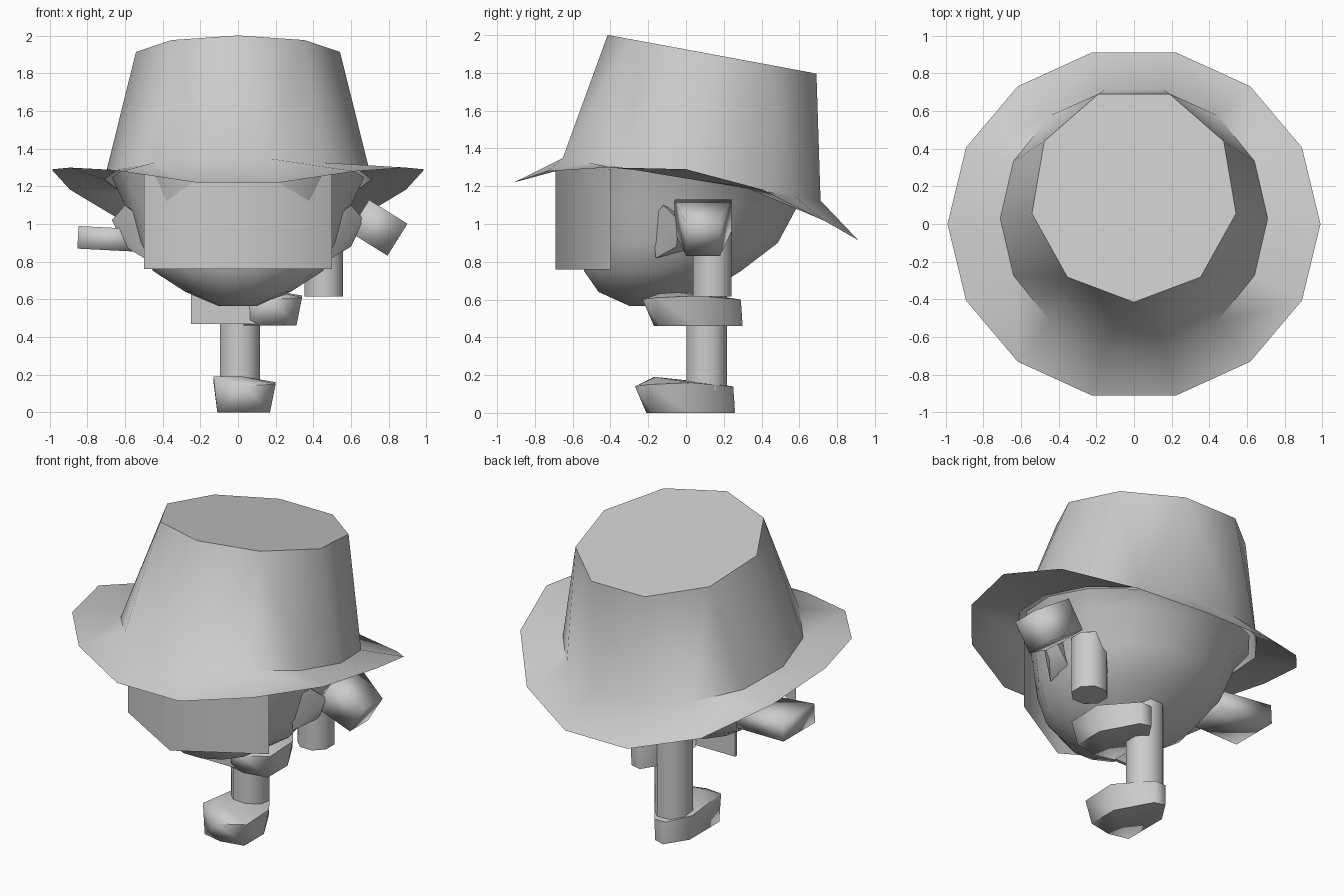
import bpy, bmesh
from math import sin, cos, pi, radians
from mathutils import Matrix, Vector

if "Cube" in bpy.data.objects:
    bpy.data.objects.remove(bpy.data.objects["Cube"])


def finish(name, bm, angle=50, recalc=True):
    if recalc:
        bmesh.ops.recalc_face_normals(bm, faces=bm.faces)
    me = bpy.data.meshes.new(name)
    bm.to_mesh(me)
    bm.free()
    ob = bpy.data.objects.new(name, me)
    bpy.context.collection.objects.link(ob)
    bpy.ops.object.select_all(action='DESELECT')
    ob.select_set(True)
    bpy.context.view_layer.objects.active = ob
    bpy.ops.object.shade_smooth_by_angle(angle=radians(angle))
    return ob


def hull(name, pts, angle=50):
    bm = bmesh.new()
    for p in pts:
        bm.verts.new(p)
    bmesh.ops.convex_hull(bm, input=bm.verts)
    bmesh.ops.dissolve_limit(bm, angle_limit=0.02, verts=bm.verts, edges=bm.edges)
    return finish(name, bm, angle)


def ring(n, rx, ry, cy, z, phase=0.0, cx=0.0):
    """Ellipse points; z is a function of y."""
    out = []
    for i in range(n):
        a = phase + 2 * pi * i / n
        y = cy + ry * sin(a)
        out.append(Vector((cx + rx * cos(a), y, z(y))))
    return out


def loft(name, rings, caps=(False, False), angle=50):
    bm = bmesh.new()
    vs = [[bm.verts.new(p) for p in r] for r in rings]
    n = len(vs[0])
    for a, b in zip(vs, vs[1:]):
        for i in range(n):
            bm.faces.new((a[i], a[(i + 1) % n], b[(i + 1) % n], b[i]))
    if caps[0]:
        bm.faces.new(vs[0][::-1])
    if caps[1]:
        bm.faces.new(vs[-1])
    return finish(name, bm, angle)


def interp(table):
    def f(y):
        y = max(table[0][0], min(table[-1][0], y))
        for (a, p), (b, q) in zip(table, table[1:]):
            if y <= b:
                return p + (q - p) * (y - a) / (b - a)
    return f


def tube(name, x, y, r, z0, z1, n=8):
    rings = [ring(n, r, r, y, lambda _, z=z: z, pi / n, x) for z in (z0, z1)]
    return loft(name, rings, (True, True))


def block(name, centre, size, rot=0.0, inner=1.0, outer=1.0, angle=95):
    """Box tilted about y, with its -x and +x ends narrowed."""
    m = Matrix.Translation(centre) @ Matrix.Rotation(rot, 4, 'Y')
    pts = []
    for sx, k in ((-1, inner), (1, outer)):
        for sy in (-1, 1):
            for sz in (-1, 1):
                pts.append(m @ Vector((sx * size[0] / 2, k * sy * size[1] / 2, sz * size[2] / 2)))
    return hull(name, pts, angle)


# hat: tilted crown running smoothly into a drooping brim
base_z = lambda y: 1.35 - (y + 0.66) * 0.165
top_z = lambda y: 2.0 - (y + 0.41) * 0.185
edge_z = interp([(-.91, 1.22), (-.70, 1.29), (-.39, 1.30), (0, 1.29),
                 (.39, 1.19), (.71, 1.03), (.92, .91)])
base = ring(14, 0.71, 0.70, 0.03, base_z)
edge = ring(14, 0.99, 0.935, 0.0, edge_z)
bm = bmesh.new()
for p in base + ring(9, 0.55, 0.57, 0.155, top_z, -pi / 2):
    bm.verts.new(p)
bmesh.ops.convex_hull(bm, input=bm.verts)
bm.normal_update()
under = [f for f in bm.faces if f.normal.z < -0.5]
bmesh.ops.delete(bm, geom=under, context='FACES')
bmesh.ops.dissolve_limit(bm, angle_limit=0.02, verts=bm.verts, edges=bm.edges)
a, b = [[bm.verts.new(p) for p in r] for r in (base, edge)]
for i in range(14):
    j = (i + 1) % 14
    bm.faces.new((a[i], b[i], b[j], a[j]))
bmesh.ops.remove_doubles(bm, verts=bm.verts, dist=0.001)
finish("hat", bm, 62)

# head: rounded bowl, chin pushed forward (z, half width, front y, back y)
prof = [(.565, .10, -.30, -.05), (.64, .28, -.47, .12), (.75, .45, -.55, .30),
        (.90, .54, -.59, .50), (1.10, .60, -.60, .60), (1.6, .67, -.63, .69)]
loft("head", [ring(14, w, (b - f) / 2, (b + f) / 2,
                   lambda y, z=z: min(z, base_z(y) + (0.01 if z > 1.2 else -0.06)))
              for z, w, f, b in prof], (True, False), 60)

# pointed face cover made of two upright panels
bm = bmesh.new()
cols = [[bm.verts.new((x, y, z)) for z in (.76, 1.29)]
        for x, y in ((-.5, -.40), (0, -.69), (.5, -.40))]
for a, b in zip(cols, cols[1:]):
    bm.faces.new((a[0], b[0], b[1], a[1]))
finish("face_cover", bm, 75, False)

# chest plate under the chin
block("chest_plate", (0, -.15, .555), (.5, .02, .17), 0, angle=30)


# feet: rounded blocks with the toe turned outward
def foot(name, dx, dy, dz):
    low = [(-.11, .12), (-.02, .26), (.05, .24), (.17, .02), (.17, -.18),
           (.02, -.21), (-.11, -.18)]
    high = [(-.13, .12, .16), (-.03, .25, .14), (.05, .25, .14), (.20, .03, .16),
            (.20, -.20, .15), (.04, -.27, .14), (.03, -.16, .19), (-.13, -.17, .19)]
    hull(name, [(x + dx, y + dy, dz) for x, y in low] +
         [(x + dx, y + dy, z + dz) for x, y, z in high], 75)


foot("standing_foot", 0, 0, 0)
foot("raised_foot", .14, .04, .46)

# limbs
tube("standing_leg", .01, .11, .115, .12, .75)
tube("right_forearm", .455, .14, .11, .615, .98)

# hands
block("right_hand", (.745, .09, .98), (.24, .30, .20), radians(32), 1.0, .6)
block("left_hand", (-.67, .07, .92), (.36, .32, .12), radians(3), 1.0, 0.8)

# shoulder stubs on both sides of the head
for s, name in ((1, "right_shoulder"), (-1, "left_shoulder")):
    hull(name, [(s * x, y, z) for x, y, z in
                ((.50, -.18, 1.02), (.50, -.16, .82), (.50, 0, .86), (.50, 0, 1.04),
                 (.60, -.12, 1.10), (.67, -.04, 1.02), (.60, -.05, .88), (.62, .04, .95))], 40)
